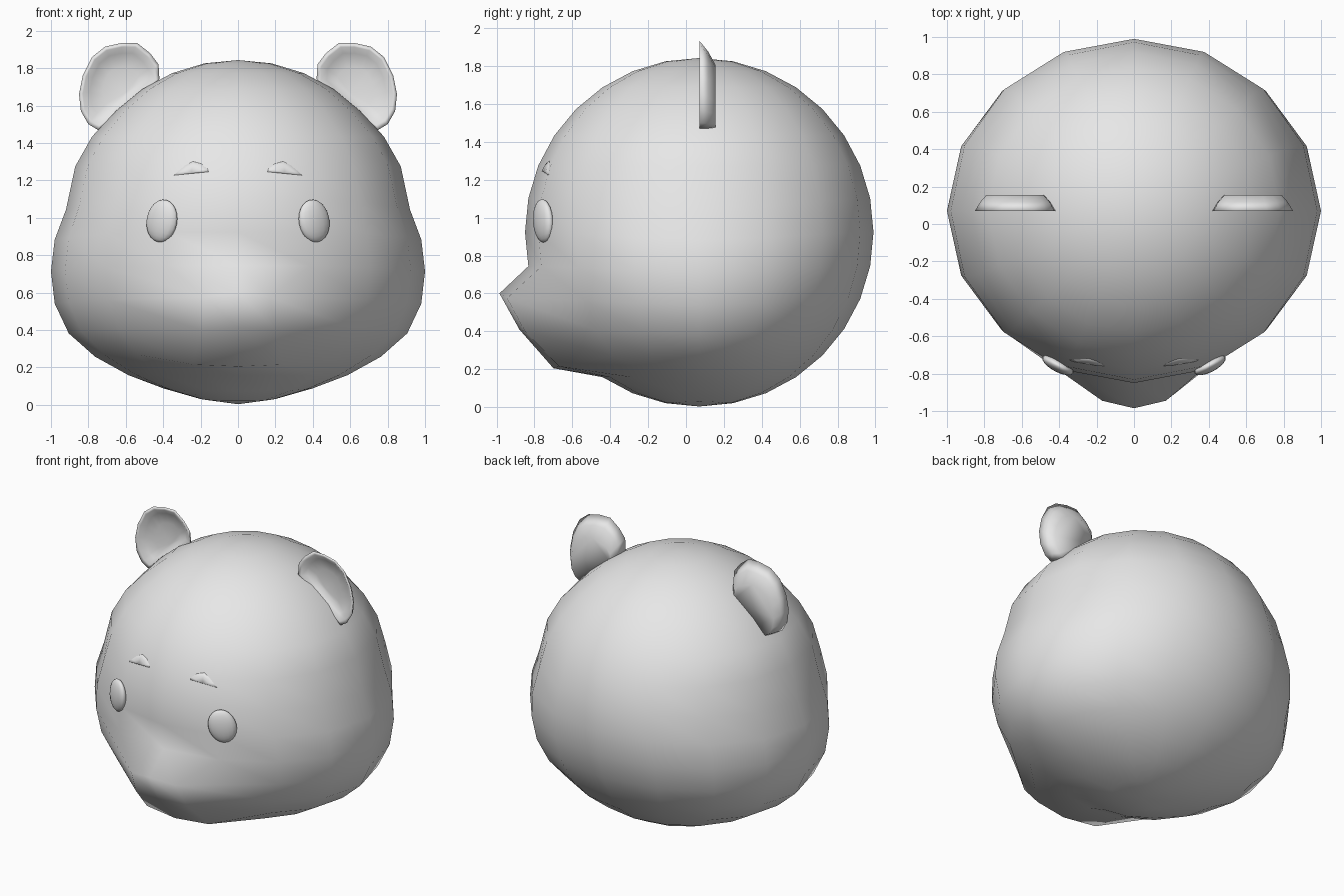
import bpy, bmesh, math
from mathutils import Matrix, Vector

if "Cube" in bpy.data.objects:
    bpy.data.objects.remove(bpy.data.objects["Cube"], do_unlink=True)

GREY = (0.8, 0.8, 0.8, 1.0)
grey = bpy.data.materials.new("plain grey")
grey.use_nodes = True
grey.diffuse_color = GREY
grey.node_tree.nodes["Principled BSDF"].inputs["Base Color"].default_value = GREY


def finish(bm, name):
    """Turn a bmesh into a smooth grey object."""
    bmesh.ops.recalc_face_normals(bm, faces=bm.faces)
    mesh = bpy.data.meshes.new(name)
    bm.to_mesh(mesh)
    bm.free()
    mesh.materials.append(grey)
    mesh.shade_smooth()
    obj = bpy.data.objects.new(name, mesh)
    bpy.context.collection.objects.link(obj)
    return obj


def loft(name, rings, front_tip=None):
    """Bridge equal-sized rings from front to back and close both ends."""
    bm = bmesh.new()
    loops = [[bm.verts.new(p) for p in ring] for ring in rings]
    n = len(loops[0])
    for a, b in zip(loops, loops[1:]):
        for i in range(n):
            j = (i + 1) % n
            bm.faces.new((a[i], a[j], b[j], b[i]))
    if front_tip:
        tip = bm.verts.new(front_tip)
        for i in range(n):
            bm.faces.new((tip, loops[0][(i + 1) % n], loops[0][i]))
    else:
        bm.faces.new(loops[0][::-1])
    bm.faces.new(loops[-1])
    return finish(bm, name)


# Head: a round ball widened into cheeks ring by ring, with a pulled-out snout
R, CY, CZ = 0.92, 0.07, 0.923
HALF_WIDTH = [0, .18, .352, .511, .65, .78, .87, .92, .98,
              1.0, .98, .905, .765, .585, .40, .20, 0]
SIDE_DROP = {7: -.06, 8: -.04, 9: -.03, 10: -.03, 11: -.03, 12: -.015, 14: .015, 15: .01}
# Snout points: (ring, column) -> half x, y, z
SNOUT = {(10, 0): (0, -.985, .60), (11, 0): (0, -.88, .41), (12, 0): (0, -.70, .205),
         (10, 1): (.17, -.945, .575), (11, 1): (.20, -.85, .40), (12, 1): (.24, -.67, .215)}

bm = bmesh.new()
bmesh.ops.create_uvsphere(bm, u_segments=16, v_segments=16, radius=1)
for v in bm.verts:
    x, y, z = v.co
    ring = round(math.acos(max(-1, min(1, z))) / math.pi * 16)
    column = round(math.atan2(x, -y) / (math.pi / 8))
    r = max(math.sin(ring * math.pi / 16), 1e-6)
    if (ring, abs(column)) in SNOUT:
        px, py, pz = SNOUT[ring, abs(column)]
        v.co = (math.copysign(px, column), py, pz)
    else:
        side = abs(x / r) ** 4
        v.co = (x / r * HALF_WIDTH[ring], CY + y * R,
                CZ + z * R + SIDE_DROP.get(ring, 0) * side)
finish(bm, "head")

# Front outlines (x, z) of one ear and one eyebrow
EAR = [(.75, 1.47), (.80, 1.50), (.84, 1.57), (.85, 1.66), (.83, 1.76), (.78, 1.86),
       (.71, 1.915), (.62, 1.935), (.54, 1.935), (.47, 1.88), (.425, 1.82), (.42, 1.74),
       (.52, 1.64), (.64, 1.54)]
BROW = [(.35, 1.225), (.325, 1.25), (.29, 1.28), (.24, 1.303), (.19, 1.29),
        (.155, 1.262), (.15, 1.245), (.25, 1.235)]

for s, side in ((1, "left"), (-1, "right")):
    # Ear: flat rim, hollow front, smaller rounded back
    def ear_ring(scale, cx, cz, y):
        return [(s * (cx + (x - cx) * scale), y, cz + (z - cz) * scale) for x, z in EAR]

    loft(side + "_ear",
         [ear_ring(.45, .62, 1.70, .115), ear_ring(.74, .63, 1.72, .098),
          ear_ring(.90, .64, 1.71, .072), ear_ring(1, .635, 1.48, .07),
          ear_ring(.87, .635, 1.48, .118), ear_ring(.72, .635, 1.48, .155)],
         front_tip=(s * .60, .118, 1.67))

    # Eye: flattened ball leaning inward and following the face
    bm = bmesh.new()
    bmesh.ops.create_uvsphere(bm, u_segments=16, v_segments=12, radius=1)
    place = (Matrix.Translation((s * .407, -.755, .983))
             @ Matrix.Rotation(s * math.radians(28), 4, 'Z')
             @ Matrix.Rotation(s * math.radians(-13), 4, 'Y')
             @ Matrix.Diagonal((.092, .036, .115, 1)))
    bmesh.ops.transform(bm, matrix=place, verts=bm.verts)
    finish(bm, side + "_eye")

    # Eyebrow: thin half-moon following the forehead
    def brow_ring(scale, push):
        ring = []
        for x, z in BROW:
            x, z = .25 + (x - .25) * scale, 1.25 + (z - 1.25) * scale
            ring.append((s * x, -.757 + .2 * (x - .15) + .33 * (z - 1.23) - push, z))
        return ring

    loft(side + "_eyebrow", [brow_ring(.6, .017), brow_ring(.9, .01),
                             brow_ring(1, 0), brow_ring(.95, -.03)])
